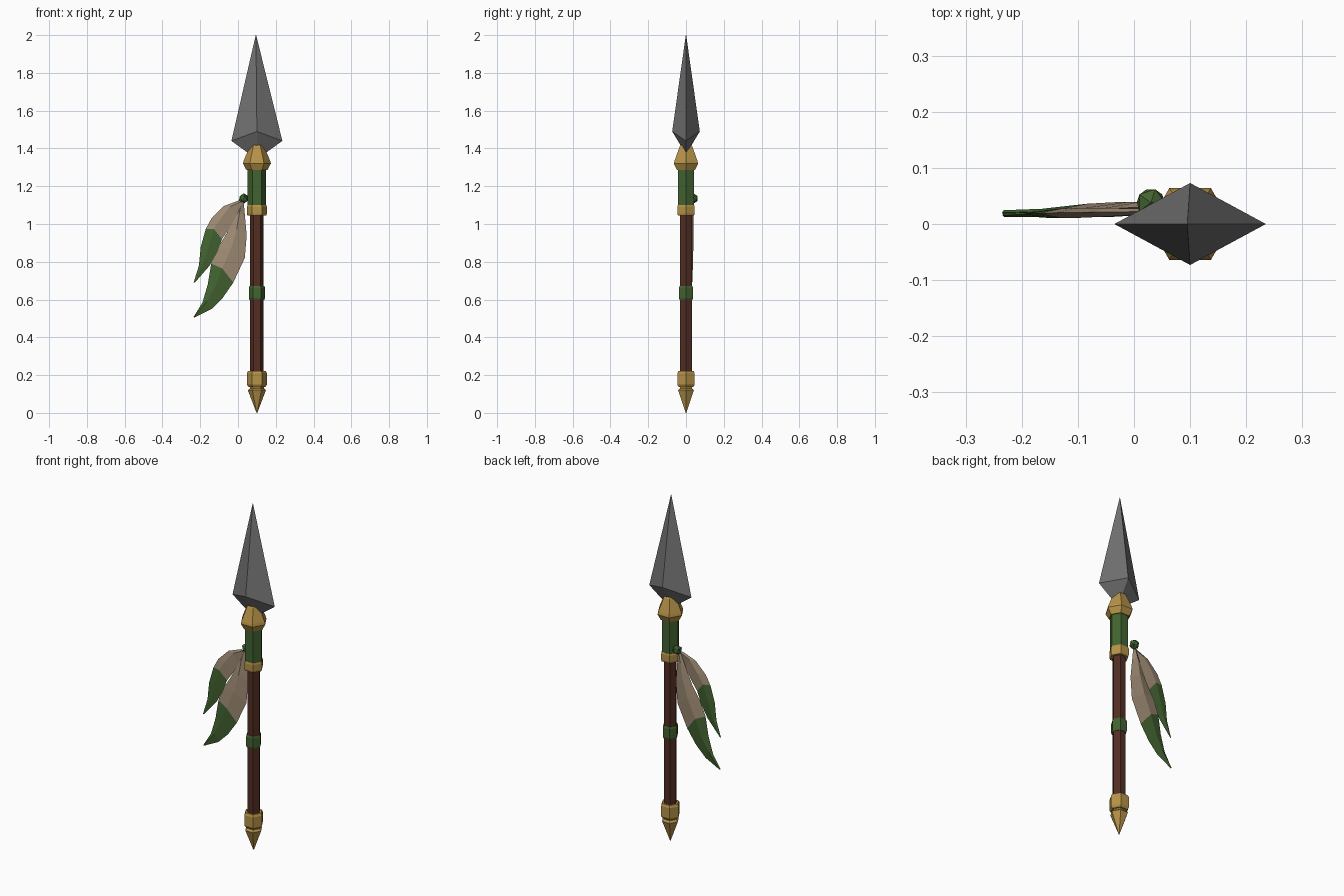
import bpy, bmesh, math

if "Cube" in bpy.data.objects:
    bpy.data.objects.remove(bpy.data.objects["Cube"])

AX = 0.1  # x position of the shaft axis


def material(name, rgb):
    m = bpy.data.materials.new(name)
    m.diffuse_color = (*rgb, 1)
    m.use_nodes = True
    m.node_tree.nodes["Principled BSDF"].inputs["Base Color"].default_value = m.diffuse_color
    return m


STEEL = material("steel", (0.17, 0.17, 0.17))
GOLD = material("gold", (0.47, 0.29, 0.065))
GREEN = material("green", (0.055, 0.125, 0.03))
WOOD = material("dark wood", (0.085, 0.027, 0.016))
TAN = material("feather tan", (0.35, 0.265, 0.18))


def finish(name, bm, mats):
    bmesh.ops.recalc_face_normals(bm, faces=bm.faces)
    me = bpy.data.meshes.new(name)
    bm.to_mesh(me)
    bm.free()
    for m in mats:
        me.materials.append(m)
    ob = bpy.data.objects.new(name, me)
    bpy.context.collection.objects.link(ob)
    return ob


def loft(bm, rings):
    """Skin a list of equal-length point rings and cap both ends."""
    vs = [[bm.verts.new(p) for p in ring] for ring in rings]
    n = len(vs[0])
    bands = []
    for a, b in zip(vs, vs[1:]):
        bands.append([bm.faces.new((a[i], a[(i + 1) % n], b[(i + 1) % n], b[i])) for i in range(n)])
    bm.faces.new(vs[0])
    bm.faces.new(vs[-1])
    return bands


def hex_part(name, profile, mat):
    """Six-sided turned part from (z, radius) pairs, corners on the x axis."""
    bm = bmesh.new()
    loft(bm, [[(AX + r * math.cos(i * math.pi / 3), r * math.sin(i * math.pi / 3), z)
               for i in range(6)] for z, r in profile])
    return finish(name, bm, [mat])


# Shaft, wraps and gold fittings
hex_part("shaft", [(0.18, 0.036), (1.12, 0.036)], WOOD)
hex_part("shaft_band", [(0.598, 0.039), (0.608, 0.043), (0.662, 0.043), (0.672, 0.039)], GREEN)
hex_part("grip_wrap", [(1.08, 0.049), (1.30, 0.049)], GREEN)
hex_part("lower_ring", [(1.045, 0.05), (1.055, 0.053), (1.09, 0.053), (1.10, 0.05)], GOLD)
hex_part("head_collar", [(1.285, 0.055), (1.32, 0.074), (1.335, 0.07), (1.41, 0.039), (1.42, 0.03)], GOLD)
hex_part("butt_ring", [(0.138, 0.045), (0.15, 0.053), (0.21, 0.053), (0.222, 0.047)], GOLD)
hex_part("butt_spike", [(0.0, 0.002), (0.11, 0.044), (0.12, 0.048), (0.13, 0.037), (0.15, 0.035)], GOLD)

# Spear head: four-sided blade with ridges front and back
bm = bmesh.new()


def diamond(x, zx, y, zy, cx=AX):
    return [(cx + x, 0, zx), (cx, y, zy), (cx - x, 0, zx), (cx, -y, zy)]


loft(bm, [diamond(0.045, 1.375, 0.025, 1.41), diamond(0.135, 1.44, 0.073, 1.49),
          diamond(0.001, 2.0, 0.001, 2.0, 0.095)])
finish("spear_head", bm, [STEEL])

# Knot holding the feathers
bm = bmesh.new()
bmesh.ops.create_icosphere(bm, subdivisions=1, radius=0.028)
for v in bm.verts:
    v.co = (v.co.x + 0.03, v.co.y + 0.038, v.co.z + 1.135)
finish("feather_knot", bm, [GREEN])


def feather(name, rows, y0, y1, half, green_from):
    """rows: left x, left z, right x, right z from root to tip; y runs y0 to y1."""
    bm = bmesh.new()
    rings = []
    for k, (lx, lz, rx, rz) in enumerate(rows):
        t = k / (len(rows) - 1)
        y = y0 + (y1 - y0) * t
        h = half * (0.35 + 0.65 * math.sin(math.pi * min(1, t + 0.1)))
        mx, mz = (lx + rx) / 2, (lz + rz) / 2
        arch = 0.025 * (1 if 0 < k < len(rows) - 1 else 0)
        rings.append([(lx, y, lz), (mx, y - h, mz + arch), (rx, y, rz), (mx, y + h, mz + arch)])
    for k, band in enumerate(loft(bm, rings)):
        for f in band:
            f.material_index = int(k >= green_from)
    return finish(name, bm, [TAN, GREEN])


# Long feather (behind) and short feather (in front), tips dyed green
feather("long_feather", [
    (0.015, 1.125, 0.03, 1.12), (-0.02, 1.04, 0.037, 1.04), (-0.06, 0.95, 0.046, 0.94),
    (-0.11, 0.87, 0.036, 0.82), (-0.142, 0.79, -0.025, 0.69), (-0.16, 0.68, -0.08, 0.61),
    (-0.188, 0.585, -0.14, 0.55), (-0.235, 0.508, -0.23, 0.505)], 0.03, 0.02, 0.013, 4)
feather("short_feather", [
    (0.005, 1.125, 0.025, 1.11), (-0.075, 1.095, -0.01, 1.04), (-0.14, 1.03, -0.05, 0.97),
    (-0.17, 0.975, -0.085, 0.92), (-0.197, 0.88, -0.11, 0.85), (-0.207, 0.78, -0.15, 0.78),
    (-0.235, 0.69, -0.228, 0.69)], 0.022, 0.016, 0.009, 3)
